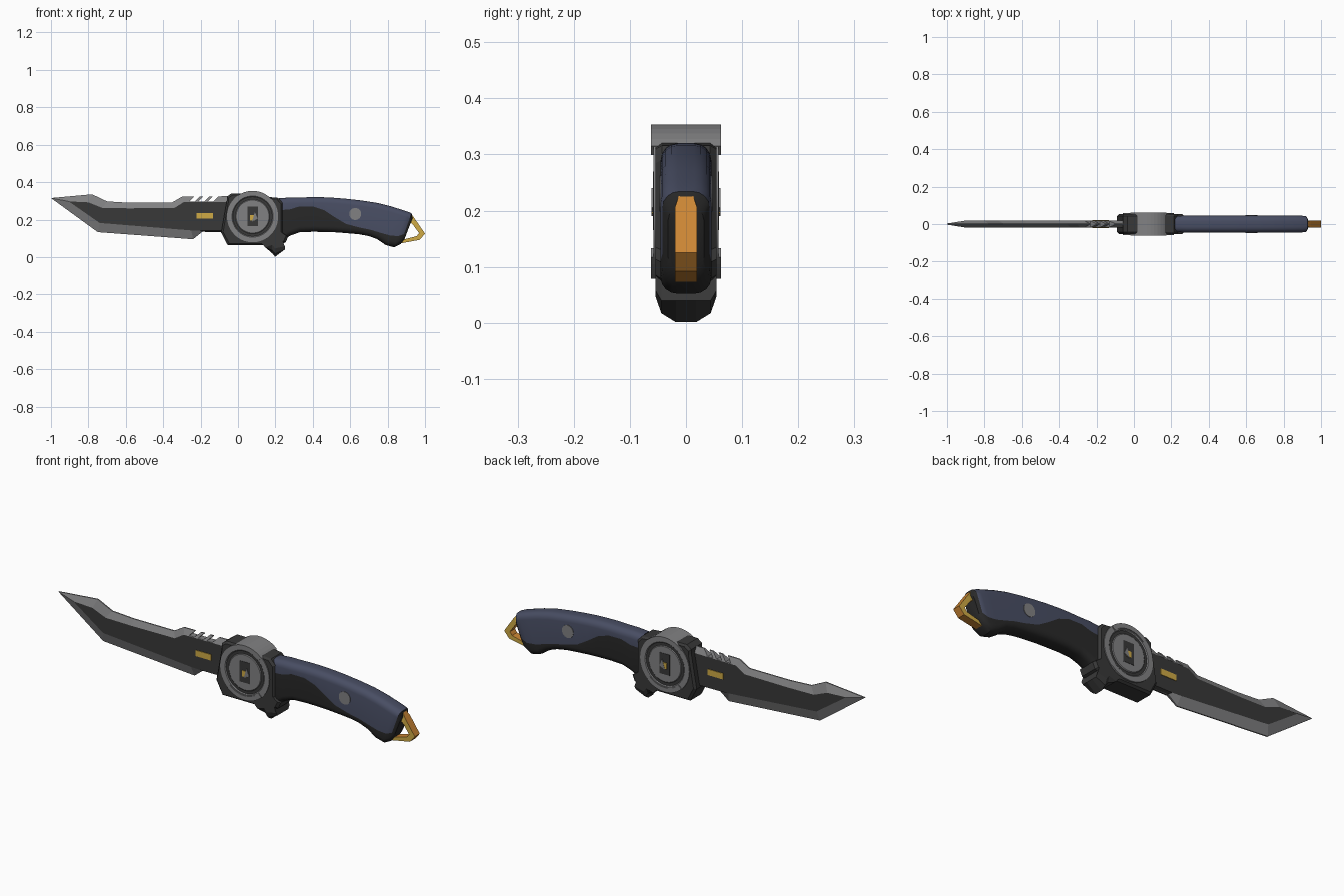
import bpy, bmesh, math

if "Cube" in bpy.data.objects:
    bpy.data.objects.remove(bpy.data.objects["Cube"])

def mat(name, r, g, b):
    m = bpy.data.materials.new(name)
    m.diffuse_color = (r, g, b, 1)
    m.use_nodes = True
    m.node_tree.nodes["Principled BSDF"].inputs["Base Color"].default_value = m.diffuse_color
    return m

STEEL = mat("steel grey", .22, .22, .225)
DARK = mat("dark metal", .04, .04, .04)
BLACK = mat("black rubber", .022, .022, .022)
BLUE = mat("slate blue", .065, .075, .125)
GOLD = mat("gold", .62, .40, .06)
ORANGE = mat("orange", .60, .24, .035)

def loft(name, rings, mats, rule=None, cyclic=False, smooth=False):
    """Skin equal-length closed rings; rule(strip, index) gives the material (strip -1 = cap)."""
    bm = bmesh.new()
    vs = [[bm.verts.new(p) for p in r] for r in rings]
    n = len(rings[0])
    for s in range(len(rings) if cyclic else len(rings) - 1):
        a, b = vs[s], vs[(s + 1) % len(rings)]
        for i in range(n):
            j = (i + 1) % n
            f = bm.faces.new((a[i], a[j], b[j], b[i]))
            f.material_index = rule(s, i) if rule else 0
    if not cyclic:
        for r in (vs[0], vs[-1]):
            bm.faces.new(r).material_index = rule(-1, 0) if rule else 0
    bmesh.ops.recalc_face_normals(bm, faces=bm.faces)
    me = bpy.data.meshes.new(name)
    bm.to_mesh(me)
    bm.free()
    for m in mats:
        me.materials.append(m)
    ob = bpy.data.objects.new(name, me)
    bpy.context.collection.objects.link(ob)
    if smooth:
        bpy.context.view_layer.objects.active = ob
        ob.select_set(True)
        bpy.ops.object.shade_smooth_by_angle(angle=math.radians(35))
        ob.select_set(False)
    return ob

def at(pts, y):
    return [(x, y, z) for x, z in pts]

def slab(name, pts, y0, y1, m):
    return loft(name, [at(pts, y0), at(pts, y1)], [m])

def rect(x0, x1, z0, z1):
    return [(x0, z0), (x1, z0), (x1, z1), (x0, z1)]

def circle(r, n=48):
    return [(CX + r * math.cos(t * math.tau / n), CZ + r * math.sin(t * math.tau / n)) for t in range(n)]

# Blade: dark flats with ground steel bevels
outer = [(-1, .315), (-.78, .335), (-.70, .297), (-.58, .29), (-.355, .29), (-.30, .322), (-.03, .325),
         (-.03, .13), (-.19, .135), (-.24, .095), (-.75, .133)]
inner = [(-.905, .297), (-.80, .292), (-.725, .262), (-.58, .26), (-.34, .262), (-.29, .293), (-.03, .295),
         (-.03, .14), (-.20, .14), (-.25, .142), (-.74, .182)]
blade = loft("blade", [at(inner, -.018), at(outer, -.003), at(outer, .003), at(inner, .018)],
             [STEEL, DARK], lambda s, i: 1 if s < 0 or (s != 1 and i in (6, 7)) else 0)

# Slanted thumb notches in the spine
for k in range(3):
    x = -.262 + k * .05
    cut = slab("notch_cutter", [(x, .296), (x + .03, .296), (x + .085, .35), (x + .055, .35)], -.05, .05, STEEL)
    cut.hide_render = True
    cut.hide_set(True)
    mod = blade.modifiers.new("notch", 'BOOLEAN')
    mod.operation, mod.solver, mod.object = 'DIFFERENCE', 'EXACT', cut

# Gold plates on the blade flats
for s in (-1, 1):
    slab("blade_plate", rect(-.222, -.135, .205, .235), s * .017, s * .021, GOLD)

# Guard body with chamfered rim
guard = [(-.09, .13), (-.06, .30), (-.06, .322), (-.035, .34), (.02, .34), (.17, .32), (.215, .316), (.238, .29),
         (.238, .13), (.268, .108), (.255, .078), (.235, .072), (.12, .063), (-.055, .063)]
small = [(.085 + (x - .085) * .94, .2 + (z - .2) * .94) for x, z in guard]
loft("guard", [at(small, -.054), at(guard, -.043), at(guard, .043), at(small, .054)], [DARK])

# Finger stop under the guard, narrowing downwards
def stop(y, lift):
    return at([(.11, .09), (.145, .052), (.183, .02 + lift), (.198, .001 + lift),
               (.25, max(.04, .012 + lift)), (.238, .09)], y)
loft("finger_stop", [stop(-.054, .045), stop(-.044, .016), stop(-.018, 0),
                     stop(.018, 0), stop(.044, .016), stop(.054, .045)], [DARK])

# Pivot disc with a ring groove on both faces
CX, CZ = .078, .216
prof = [(.088, .057), (.094, .052), (.104, .052), (.11, .058), (.137, .058)]
rings = [at(circle(r), -y) for r, y in prof] + [at(circle(r), y) for r, y in prof[::-1]]
loft("pivot_disc", rings, [STEEL], smooth=True)

# Thicker rim segments at the top and bottom of the disc
for s in (1, -1):
    arc = [math.radians(90 + d) for d in range(-44, 45, 8)]
    seg = [(CX + .1375 * math.cos(a), CZ + s * .1375 * math.sin(a)) for a in arc]
    seg += [(CX + .115 * math.cos(a), CZ + s * .115 * math.sin(a)) for a in arc[::-1]]
    slab("rim_segment", seg, -.062, .062, STEEL)

# Recessed-looking window on each disc face
for s in (-1, 1):
    slab("disc_window", rect(.05, .108, .165, .27), s * .056, s * .0585, DARK)
    slab("window_tab", rect(.065, .09, .195, .225), s * .058, s * .0605, GOLD)
    slab("window_wedge", [(.075, .19), (.105, .205), (.09, .24)], s * .058, s * .0615, STEEL)

# Handle: slanted sections as top x,z, bottom x,z, colour split fraction, half width
sections = [(.22, .314, .235, .085, .72, .043), (.28, .318, .28, .115, .69, .045), (.33, .318, .33, .132, .745, .045),
            (.40, .32, .40, .135, .73, .045), (.46, .319, .46, .134, .63, .045), (.52, .316, .52, .132, .43, .045),
            (.58, .311, .575, .128, .27, .045), (.66, .302, .645, .122, .2, .045), (.74, .29, .70, .112, .19, .045),
            (.81, .273, .745, .095, .2, .045), (.865, .256, .79, .064, .27, .045), (.905, .243, .835, .052, .31, .045),
            (.928, .234, .868, .068, .33, .042), (.934, .21, .888, .09, .35, .032)]

def section(tx, tz, bx, bz, f, w):
    h, r = math.hypot(tx - bx, tz - bz), .03
    quarter = [(math.sin(a), math.cos(a)) for a in (math.pi / 2 * k / 4 for k in range(5))]
    side = [(w - r + r * s, (r - r * c) / h) for s, c in quarter] + [(w, f)]
    side += [(w - r + r * c, 1 - (r - r * s) / h) for s, c in quarter]
    side += [(-y, t) for y, t in side[::-1]]
    return [(bx + (tx - bx) * t, y, bz + (tz - bz) * t) for y, t in side]

loft("handle", [section(*s) for s in sections], [BLACK, BLUE],
     lambda s, i: 1 if 0 <= s < 12 and 5 <= i < 16 else 0, smooth=True)

# Handle pin
CX, CZ = .627, .23
slab("handle_pin", circle(.032, 24), -.0475, .0475, STEEL)

# Lanyard loop: gold sides, orange edges
lo = [(.905, .20), (.925, .232), (.945, .205), (1, .125), (.972, .092), (.87, .073), (.868, .105)]
li = [(.915, .175), (.924, .182), (.936, .172), (.968, .128), (.956, .112), (.89, .095), (.888, .11)]

def edge(pts, s):
    return [(x, s * (.011 if z > .22 else .02), z) for x, z in pts]
loft("lanyard_loop", [edge(lo, -1), edge(lo, 1), edge(li, 1), edge(li, -1)], [GOLD, ORANGE],
     lambda s, i: 1 if s in (0, 2) else 0, cyclic=True)
